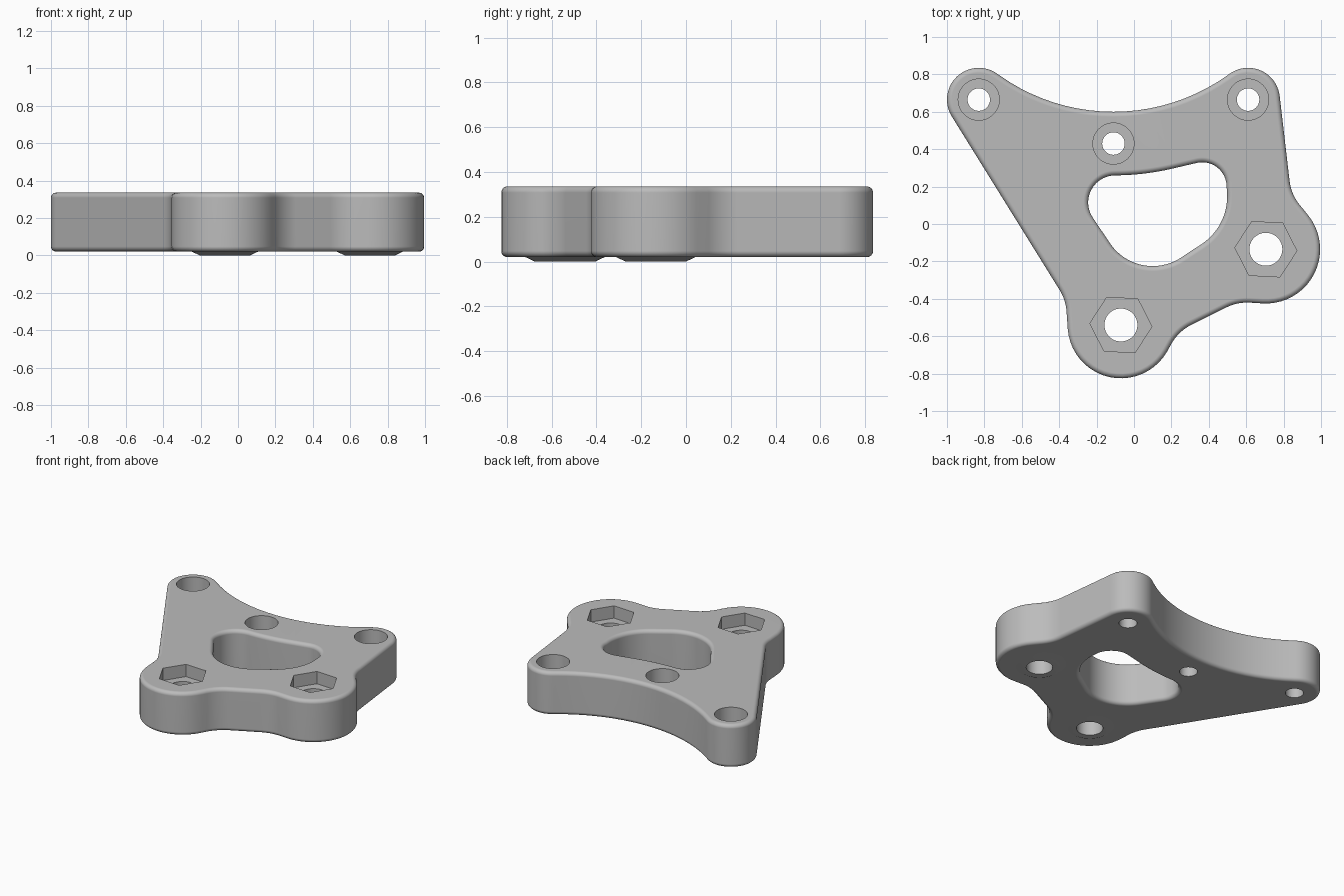
import bpy, bmesh, math
from mathutils import Vector

if "Cube" in bpy.data.objects:
    bpy.data.objects.remove(bpy.data.objects["Cube"], do_unlink=True)

grey = bpy.data.materials.new("plain_grey")
grey.use_nodes = True
grey.diffuse_color = (0.5, 0.5, 0.5, 1)
grey.node_tree.nodes["Principled BSDF"].inputs["Base Color"].default_value = (0.5, 0.5, 0.5, 1)

BOTTOM, TOP, ROUND = 0.02, 0.335, 0.027


def belt(arcs, grow=0.0, steps=20):
    """Closed outline around (x, y, radius) arcs joined by tangents; negative radius is concave."""
    count = len(arcs)
    centres = [Vector((a[0], a[1])) for a in arcs]
    radii = [a[2] + grow for a in arcs]
    normals = []
    for i in range(count):
        j = (i + 1) % count
        gap, diff = centres[j] - centres[i], radii[j] - radii[i]
        along = math.sqrt(max(gap.length_squared - diff * diff, 0))
        normals.append(math.atan2(gap.y, gap.x) - math.atan2(diff, along) + math.pi / 2)
    points = []
    for i in range(count):
        start, turn = normals[i - 1], normals[i] - normals[i - 1]
        turn %= math.tau
        if radii[i] < 0:
            turn -= math.tau
        for k in range(steps + 1):
            a = start + turn * k / steps
            points.append(centres[i] - radii[i] * Vector((math.cos(a), math.sin(a))))
    return points


def make_object(name, bm):
    bmesh.ops.recalc_face_normals(bm, faces=bm.faces)
    mesh = bpy.data.meshes.new(name)
    bm.to_mesh(mesh)
    bm.free()
    mesh.materials.append(grey)
    obj = bpy.data.objects.new(name, mesh)
    bpy.context.collection.objects.link(obj)
    return obj


def loft(name, arcs, levels):
    """Solid through outlines at (z, grow) levels."""
    bm = bmesh.new()
    rings = [[bm.verts.new((p.x, p.y, z)) for p in belt(arcs, g)] for z, g in levels]
    n = len(rings[0])
    for low, high in zip(rings, rings[1:]):
        for i in range(n):
            j = (i + 1) % n
            bm.faces.new((low[i], low[j], high[j], high[i]))
    bm.faces.new(rings[0][::-1])
    bm.faces.new(rings[-1])
    bmesh.ops.remove_doubles(bm, verts=bm.verts, dist=0.0004)
    return make_object(name, bm)


def cone(name, x, y, z0, z1, r0, r1, sides=48, spin=0.0):
    bm = bmesh.new()
    bmesh.ops.create_cone(bm, cap_ends=True, segments=sides, radius1=r0, radius2=r1, depth=z1 - z0)
    for v in bm.verts:
        a = math.atan2(v.co.y, v.co.x) + spin
        r = v.co.xy.length
        v.co = (x + r * math.cos(a), y + r * math.sin(a), v.co.z + (z0 + z1) / 2)
    return make_object(name, bm)


def combine(target, tool, operation):
    mod = target.modifiers.new("combine", "BOOLEAN")
    mod.operation, mod.solver, mod.object = operation, "EXACT", tool
    bpy.context.view_layer.objects.active = target
    bpy.ops.object.modifier_apply(modifier=mod.name)
    bpy.data.objects.remove(tool, do_unlink=True)


# Rounded edge levels shared by plate and window
quarter = [math.pi / 2 * k / 6 for k in range(7)]
rounding = [(BOTTOM + ROUND * (1 - math.cos(a)), ROUND * (1 - math.sin(a))) for a in quarter]
rounding += [(TOP - ROUND * (1 - math.cos(a)), ROUND * (1 - math.sin(a))) for a in reversed(quarter)]

lobes = [(-0.07, -0.54), (0.705, -0.135)]
screws = [(0.61, 0.665), (-0.83, 0.665), (-0.11, 0.43)]

# Plate body
outline = [
    (*lobes[0], 0.285), (0.418, -0.763, -0.25), (0.605, -0.67, -0.25),
    (*lobes[1], 0.29), (1.08, 0.26, -0.25),
    (*screws[0], 0.17), (-0.11, 1.65, -1.05), (*screws[1], 0.17),
    (-0.61, -0.485, -0.25),
]
plate = loft("bracket_plate", outline, [(z, -g) for z, g in rounding])

# Central window
window = [(-0.10, 0.115, 0.145), (0.10, 0.05, 0.275), (0.193, 0.147, 0.305),
          (0.365, 0.20, 0.13), (-0.11, 1.65, -1.39)]
flare = [(BOTTOM - 0.05, ROUND)] + rounding + [(TOP + 0.05, ROUND)]
combine(plate, loft("window_cutter", window, flare), "DIFFERENCE")

# Bosses underneath, hexagonal nut pockets and bolt holes
for x, y in lobes:
    combine(plate, cone("boss", x, y, 0, 0.04, 0.135, 0.22), "UNION")
    combine(plate, cone("nut_pocket", x, y, 0.245, 0.5, 0.166, 0.166, 6, math.radians(27)), "DIFFERENCE")
    combine(plate, cone("bolt_hole", x, y, -0.1, 0.5, 0.088, 0.088), "DIFFERENCE")

# Counterbored screw holes
for x, y in screws:
    combine(plate, cone("counterbore", x, y, 0.14, 0.5, 0.11, 0.11), "DIFFERENCE")
    combine(plate, cone("screw_hole", x, y, -0.1, 0.5, 0.06, 0.06), "DIFFERENCE")

# Smooth rounds, crisp pockets
bpy.ops.object.select_all(action="DESELECT")
plate.select_set(True)
bpy.context.view_layer.objects.active = plate
bpy.ops.object.shade_smooth_by_angle(angle=math.radians(30))
weighted = plate.modifiers.new("even_shading", "WEIGHTED_NORMAL")
weighted.keep_sharp = True
